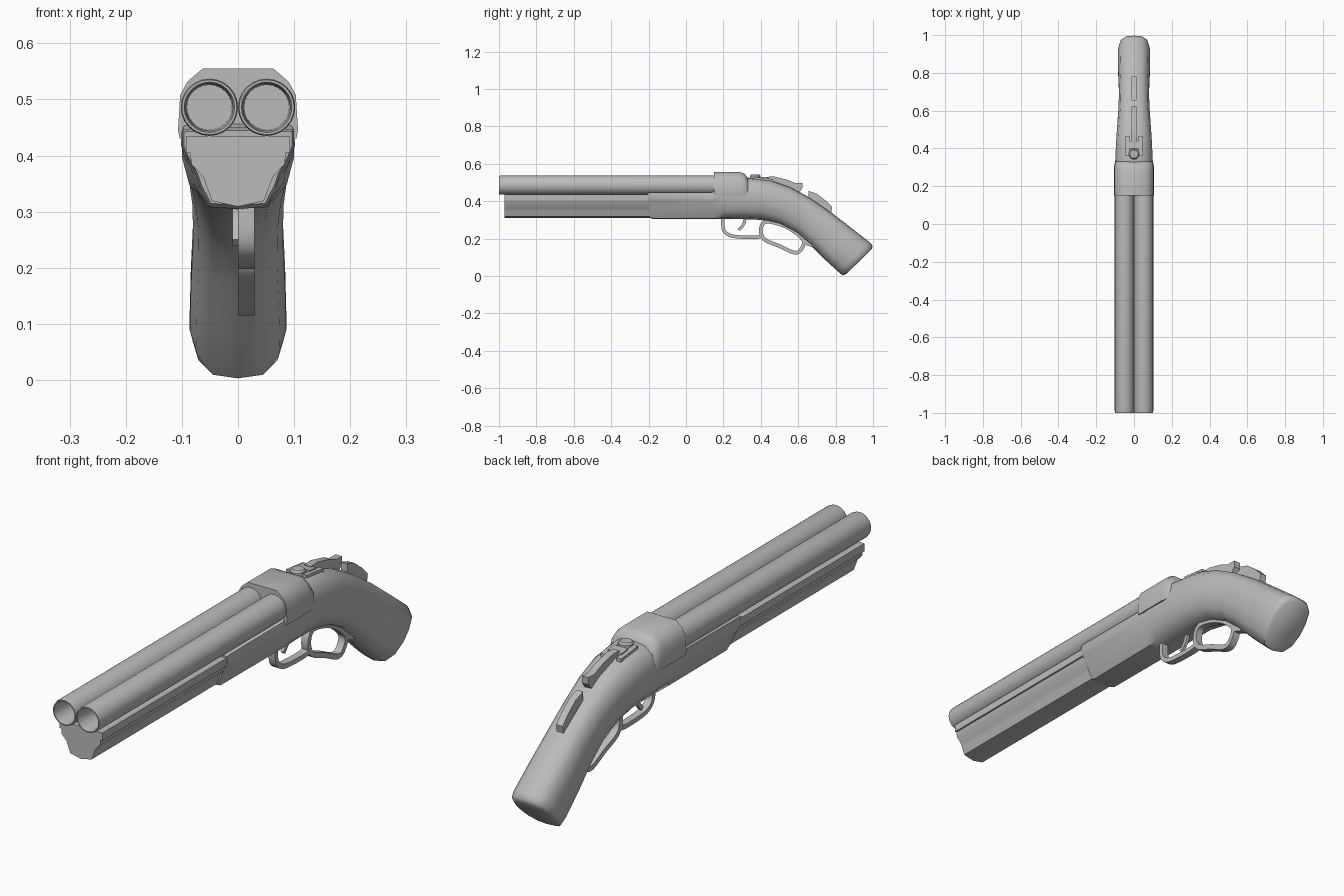
import bpy, bmesh, math
from mathutils import Vector

cube = bpy.data.objects.get("Cube")
if cube:
    bpy.data.objects.remove(cube, do_unlink=True)

GREY = (0.5, 0.5, 0.5, 1)
grey = bpy.data.materials.new("plain grey")
grey.use_nodes = True
grey.diffuse_color = GREY
grey.node_tree.nodes["Principled BSDF"].inputs["Base Color"].default_value = GREY


def finish(name, bm, angle=35):
    bmesh.ops.recalc_face_normals(bm, faces=bm.faces)
    mesh = bpy.data.meshes.new(name)
    bm.to_mesh(mesh)
    bm.free()
    obj = bpy.data.objects.new(name, mesh)
    bpy.context.collection.objects.link(obj)
    mesh.materials.append(grey)
    bpy.ops.object.select_all(action="DESELECT")
    obj.select_set(True)
    bpy.context.view_layer.objects.active = obj
    bpy.ops.object.shade_smooth_by_angle(angle=math.radians(angle))
    return obj


def loft(name, rings, closed=False, angle=35):
    """Skin a list of point rings, capped or joined end to end."""
    bm = bmesh.new()
    loops = [[bm.verts.new(p) for p in ring] for ring in rings]
    pairs = list(zip(loops, loops[1:]))
    if closed:
        pairs.append((loops[-1], loops[0]))
    else:
        bm.faces.new(loops[0])
        bm.faces.new(loops[-1])
    for a, b in pairs:
        for i in range(len(a)):
            j = (i + 1) % len(a)
            bm.faces.new((a[i], a[j], b[j], b[i]))
    return finish(name, bm, angle)


def mirrored(half):
    """Complete a half outline that starts and ends on the centre line."""
    return half + [(-x, z) for x, z in reversed(half[1:-1])]


def plate(name, outline, x0, x1):
    """Extrude a side outline of (y, z) points across x."""
    return loft(name, [[(x, y, z) for y, z in outline] for x in (x0, x1)])


def strip(name, path, thick, x0, x1, closed=False):
    """Sweep a rectangular bar along a rounded side path of (y, z) points."""
    pts = [Vector(p) for p in path]
    n = len(pts)
    at = lambda i: pts[i % n] if closed else pts[max(0, min(n - 1, i))]
    fine = []
    for i in range(n if closed else n - 1):
        a, b, c, d = (at(i + k) for k in (-1, 0, 1, 2))
        for t in (0, 0.25, 0.5, 0.75):
            fine.append(0.5 * (2 * b + (c - a) * t + (2 * a - 5 * b + 4 * c - d) * t**2
                               + (3 * b - a - 3 * c + d) * t**3))
    if not closed:
        fine.append(pts[-1])
    rings, m = [], len(fine)
    for i, p in enumerate(fine):
        before = fine[i - 1] if closed or i else p
        after = fine[(i + 1) % m] if closed or i < m - 1 else p
        way = (after - before).normalized()
        side = Vector((-way.y, way.x)) * thick / 2
        o, q = p + side, p - side
        rings.append([(x0, *o), (x1, *o), (x1, *q), (x0, *q)])
    return loft(name, rings, closed)


# Two hollow barrels side by side
for name, x in (("left_barrel", 0.051), ("right_barrel", -0.051)):
    rings = []
    for r, y in ((0.051, 0.2), (0.051, -0.99), (0.049, -1.0), (0.045, -1.0),
                 (0.042, -0.985), (0.04, -0.8)):
        turn = [math.tau * i / 24 for i in range(24)]
        rings.append([(x + r * math.cos(a), y, 0.486 + r * math.sin(a)) for a in turn])
    loft(name, rings)

# Fore-end: top rail with a tapering grip below
grip = mirrored([(0, 0.309), (0.046, 0.319), (0.056, 0.345), (0.062, 0.362),
                 (0.083, 0.385), (0.087, 0.418), (0, 0.418)])
loft("fore_end", [[(x, y, z) for x, z in grip] for y in (-0.97, -0.15)], angle=50)
rail = mirrored([(0, 0.405), (0.093, 0.405), (0.093, 0.435), (0, 0.435)])
loft("fore_end_rail", [[(x, y, z) for x, z in rail] for y in (-0.97, -0.15)])

# Receiver flowing into the curved stock: top, bottom, half width, roundness
BOX = [(0, 0), (.5, .02), (.68, .27), (.75, .42), (.93, .66), (1, .78), (1, .98), (0, 1)]
ROUND = [(0, 0), (.55, .04), (.87, .2), (1, .42), (1, .64), (.87, .86), (.52, .98), (0, 1)]
stations = [
    ((-0.205, 0.445), (-0.195, 0.312), 0.096, 0),
    ((-0.19, 0.45), (-0.18, 0.305), 0.1, 0),
    ((0.14, 0.45), (0.14, 0.305), 0.103, 0.1),
    ((0.22, 0.5), (0.2, 0.304), 0.104, 0.5),
    ((0.33, 0.526), (0.3, 0.304), 0.1, 1),
    ((0.45, 0.513), (0.4, 0.3), 0.095, 1),
    ((0.555, 0.477), (0.5, 0.277), 0.088, 1),
    ((0.66, 0.42), (0.59, 0.23), 0.081, 1),
    ((0.77, 0.345), (0.66, 0.17), 0.08, 1),
    ((0.88, 0.26), (0.735, 0.095), 0.084, 1),
    ((0.982, 0.18), (0.815, 0.022), 0.086, 1),
    ((0.997, 0.163), (0.838, 0.003), 0.081, 1),
    ((0.995, 0.145), (0.858, 0.012), 0.07, 1),
]
rings = []
for top, low, width, k in stations:
    top, low = Vector(top), Vector(low)
    half = [tuple(Vector(b).lerp(Vector(r), k)) for b, r in zip(BOX, ROUND)]
    rings.append([(u * width, *low.lerp(top, v)) for u, v in mirrored(half)])
loft("receiver_and_stock", rings, angle=48)

# Breech hood over the rear of the barrels
hood = [(0, 0.43), (0.104, 0.43), (0.107, 0.445), (0.103, 0.508), (0.09, 0.532),
        (0.063, 0.555), (0, 0.555)]
rings = []
for y, wide, tall in ((0.15, 1, 1), (0.29, 1, 1), (0.315, 0.97, 0.93), (0.33, 0.92, 0.75),
                      (0.335, 0.85, 0.55)):
    rings.append([(x * wide, y, 0.43 + (z - 0.43) * tall) for x, z in mirrored(hood)])
loft("breech_hood", rings, angle=48)

# Lever guard, hanging slightly to one side, with trigger and latch
strip("guard_bow", [(0.197, 0.31), (0.2, 0.25), (0.225, 0.222), (0.27, 0.21),
                    (0.37, 0.207), (0.41, 0.215)], 0.018, 0, 0.029)
strip("lever_loop", [(0.42, 0.287), (0.4, 0.245), (0.42, 0.195), (0.5, 0.16), (0.575, 0.126),
                     (0.612, 0.137), (0.628, 0.19), (0.56, 0.25), (0.48, 0.283)],
      0.02, 0, 0.029, closed=True)
strip("trigger", [(0.315, 0.315), (0.31, 0.28), (0.282, 0.245)], 0.016, -0.01, 0.002)
plate("lever_latch", [(0.6, 0.23), (0.65, 0.19), (0.69, 0.165), (0.675, 0.153),
                      (0.63, 0.17)], 0, 0.029)

# Top latch: two side bars, a cross bar and a round button
for name, x in (("left_latch_bar", 0.035), ("right_latch_bar", -0.035)):
    plate(name, [(0.36, 0.5), (0.36, 0.53), (0.465, 0.518), (0.465, 0.48)], x - 0.01, x + 0.01)
plate("latch_cross_bar", [(0.4, 0.5), (0.4, 0.53), (0.44, 0.526), (0.44, 0.49)], -0.03, 0.03)
rings = []
for r, z in ((0.028, 0.5), (0.028, 0.535), (0.022, 0.542)):
    rings.append([(r * math.cos(math.tau * i / 12), 0.37 + r * math.sin(math.tau * i / 12), z)
                  for i in range(12)])
loft("latch_button", rings)

# Raised hammer spine and rear tang strip along the stock
plate("hammer_spine", [(0.43, 0.5), (0.43, 0.53), (0.47, 0.532), (0.54, 0.515), (0.585, 0.497),
                       (0.622, 0.497), (0.622, 0.47), (0.6, 0.44), (0.52, 0.47)], -0.014, 0.014)
plate("tang_strip", [(0.655, 0.4), (0.655, 0.455), (0.7, 0.44), (0.745, 0.405), (0.782, 0.368),
                     (0.775, 0.33)], -0.014, 0.014)
